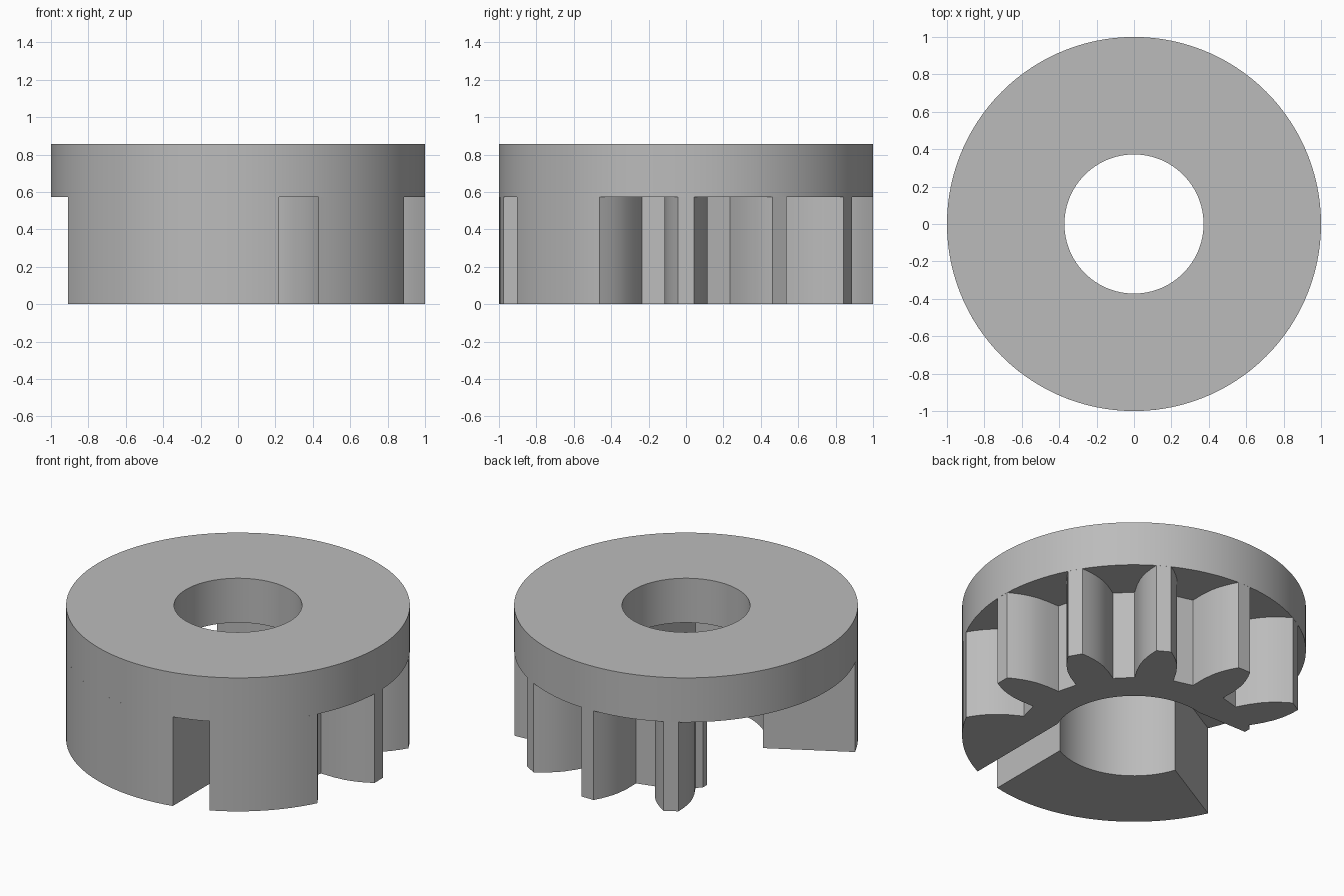
import bpy, bmesh
from math import cos, sin, radians, degrees, acos, asin, atan2, sqrt

cube = bpy.data.objects.get("Cube")
if cube:
    bpy.data.objects.remove(cube, do_unlink=True)

R, HOLE, BORE = 1.0, 0.372, 0.465      # outer rim, disc hole, wider bore below
STEP, TOP = 0.572, 0.857               # underside and top of the disc
PITCH = 30                             # angle between teeth

grey = bpy.data.materials.new("plain grey")
grey.use_nodes = True
grey.diffuse_color = (0.5, 0.5, 0.5, 1)
bsdf = grey.node_tree.nodes["Principled BSDF"]
bsdf.inputs["Base Color"].default_value = (0.5, 0.5, 0.5, 1)
bsdf.inputs["Roughness"].default_value = 0.6


def arc(r, a, b, step=3):
    """Points on a circle from angle a to angle b, in degrees."""
    n = max(2, round(abs(b - a) / step))
    return [(r * cos(radians(a + (b - a) * i / n)),
             r * sin(radians(a + (b - a) * i / n))) for i in range(n + 1)]


def finish(name, bm):
    bmesh.ops.recalc_face_normals(bm, faces=bm.faces[:])
    mesh = bpy.data.meshes.new(name)
    bm.to_mesh(mesh)
    bm.free()
    mesh.materials.append(grey)
    obj = bpy.data.objects.new(name, mesh)
    bpy.context.collection.objects.link(obj)
    bpy.ops.object.select_all(action='DESELECT')
    obj.select_set(True)
    bpy.context.view_layer.objects.active = obj
    bpy.ops.object.shade_smooth_by_angle(angle=radians(18))
    return obj


def prism(name, outline, z0, z1):
    """Extrude a closed outline straight up."""
    bm = bmesh.new()
    face = bm.faces.new([bm.verts.new((x, y, z0)) for x, y in outline])
    ext = bmesh.ops.extrude_face_region(bm, geom=[face], use_keep_orig=True)
    verts = [g for g in ext["geom"] if isinstance(g, bmesh.types.BMVert)]
    bmesh.ops.translate(bm, vec=(0, 0, z1 - z0), verts=verts)
    return finish(name, bm)


def washer(name, r_in, r_out, z0, z1, n=120):
    """Ring with a rectangular section."""
    bm = bmesh.new()
    rings = []
    for r, z in ((r_in, z0), (r_out, z0), (r_out, z1), (r_in, z1)):
        rings.append([bm.verts.new((x, y, z)) for x, y in arc(r, 0, 360, 360 / n)[:-1]])
    for k in range(4):
        a, b = rings[k], rings[(k + 1) % 4]
        for i in range(n):
            j = (i + 1) % n
            bm.faces.new((a[i], a[j], b[j], b[i]))
    return finish(name, bm)


# Half tooth: distance along the tooth axis, half width
FLANK = [(0.67, 0.114), (0.76, 0.115), (0.83, 0.108),
         (0.87, 0.099), (0.91, 0.086), (0.955, 0.067), (0.999, 0.0435)]


def flank(angle, side):
    """One side of a tooth, root to tip; side is -1 or 1."""
    c, s = cos(radians(angle)), sin(radians(angle))
    return [(r * c - side * w * s, r * s + side * w * c) for r, w in FLANK]


# Top disc
washer("top_disc", HOLE, R, STEP, TOP)

# Front block, between the open left side and the front slot
slot_l, slot_r = 0.22, 0.43
block = arc(R, 204.5, 360 - degrees(acos(slot_l)))
block += arc(BORE, 360 - degrees(acos(slot_l / BORE)), 199)
prism("front_block", block, 0, STEP)

# Toothed segment: plain rim, five teeth, then a squared-off tail
tail_y, tail_x = 0.45, -0.465
gear = arc(R, -degrees(acos(slot_r)), -PITCH + 2.5)
gear += flank(-PITCH, 1)[::-1][1:]
for i in range(5):
    gear += flank(i * PITCH, -1) + flank(i * PITCH, 1)[::-1]
root_x, root_y = gear[-1]
gear += [(tail_x, root_y + tail_x - root_x), (tail_x, tail_y)]
gear += arc(BORE, 180 - degrees(asin(tail_y / BORE)), -degrees(acos(slot_r / BORE)))
prism("toothed_segment", gear, 0, STEP)
